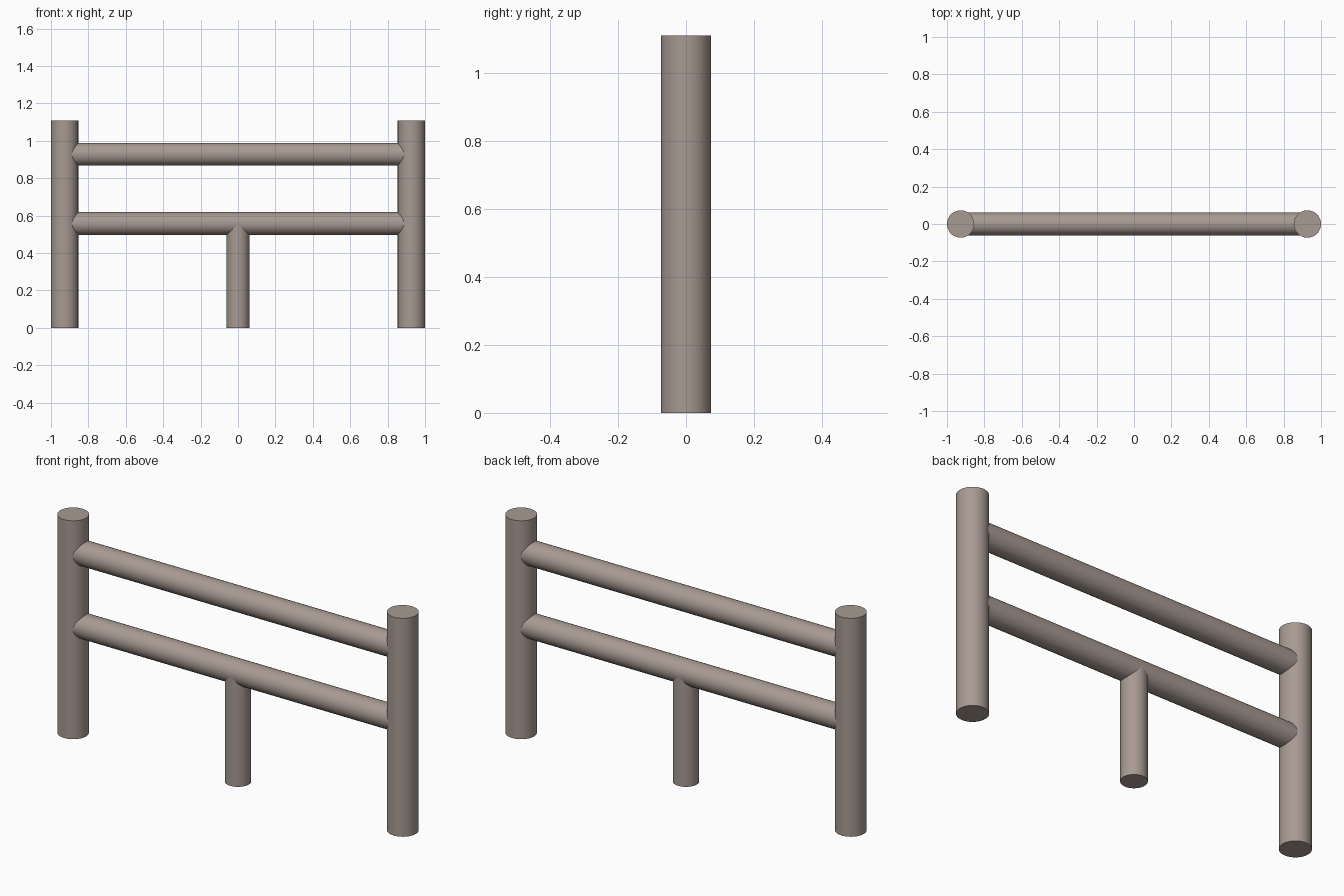
import bpy
import math

if "Cube" in bpy.data.objects:
    bpy.data.objects.remove(bpy.data.objects["Cube"])

wood = bpy.data.materials.new("weathered_wood")
wood.diffuse_color = (0.39, 0.323, 0.29, 1)
wood.use_nodes = True
wood.node_tree.nodes["Principled BSDF"].inputs["Base Color"].default_value = wood.diffuse_color

POST_R, RAIL_R = 0.073, 0.061
POST_X = 1 - POST_R


def log(name, radius, length, location, rotation=(0, 0, 0)):
    """Round smooth log with sharp flat ends."""
    bpy.ops.mesh.primitive_cylinder_add(vertices=48, radius=radius, depth=length,
                                        location=location, rotation=rotation)
    ob = bpy.context.object
    ob.name = name
    ob.data.materials.append(wood)
    bpy.ops.object.shade_smooth_by_angle(angle=math.radians(30))
    return ob


# Tall end posts
for side, x in (("left", -POST_X), ("right", POST_X)):
    log(side + "_post", POST_R, 1.11, (x, 0, 0.555))

# Horizontal rails, running into the posts
for level, z in (("lower", 0.558), ("upper", 0.928)):
    log(level + "_rail", RAIL_R, 2 * POST_X, (0, 0, z), (0, math.pi / 2, 0))

# Short centre support under the lower rail
log("centre_support", RAIL_R, 0.558, (0, 0, 0.279))
